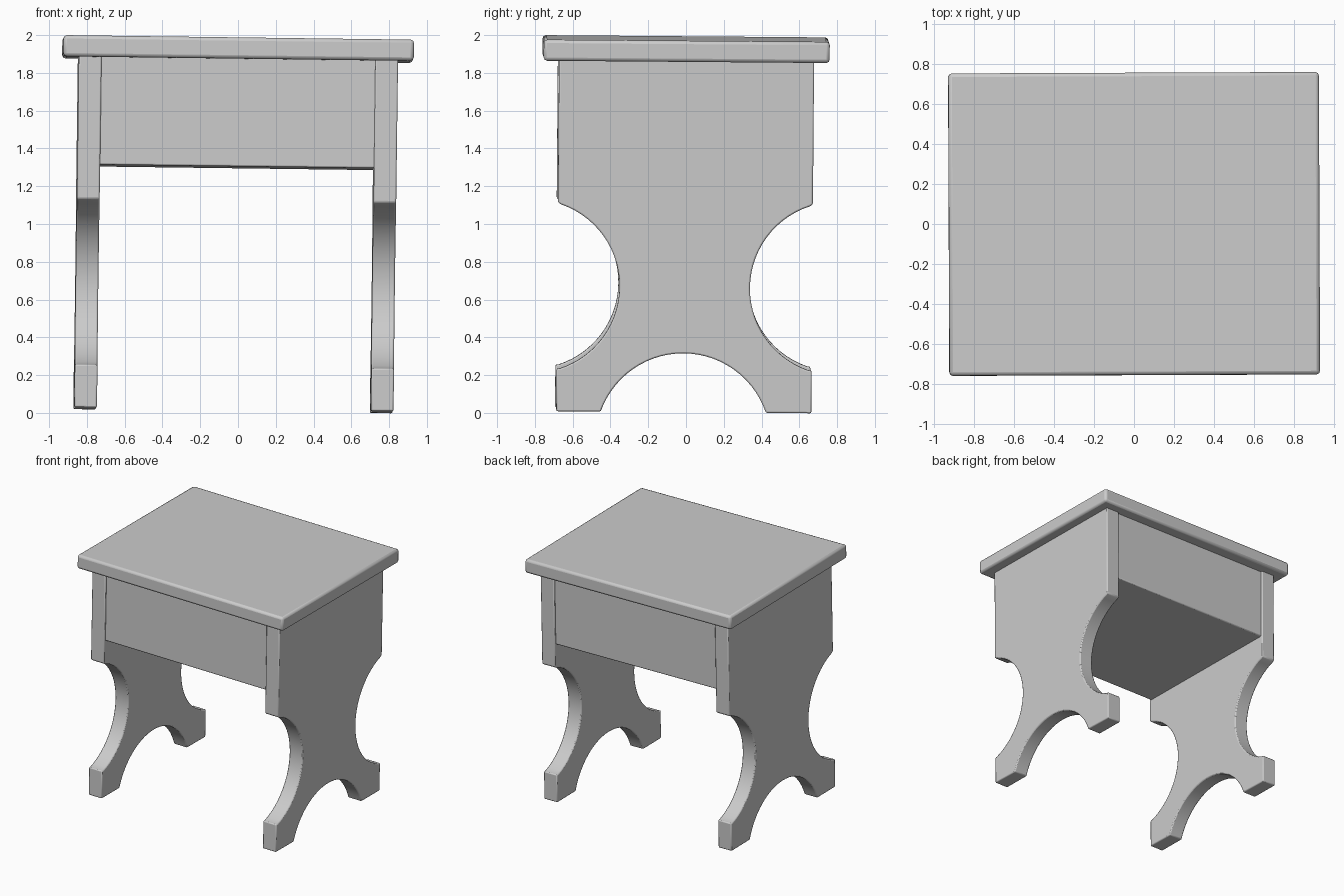
import bpy, bmesh
from math import atan2, cos, sin, hypot, asin
from mathutils import Matrix, Euler, Vector

if "Cube" in bpy.data.objects:
    bpy.data.objects.remove(bpy.data.objects["Cube"])

# Whole stool leans very slightly, pivoting just under the top
PIVOT = Vector((0, 0, 1.9))
LEAN = (Matrix.Translation(PIVOT)
        @ Euler((-0.008, 0.013, 0.004)).to_matrix().to_4x4()
        @ Matrix.Translation(-PIVOT))


def finish(name, bm, bevel, segments=2):
    """Turn a bmesh into a leaning object with softened edges."""
    bmesh.ops.recalc_face_normals(bm, faces=bm.faces)
    bm.transform(LEAN)
    mesh = bpy.data.meshes.new(name)
    bm.to_mesh(mesh)
    bm.free()
    ob = bpy.data.objects.new(name, mesh)
    bpy.context.collection.objects.link(ob)
    mod = ob.modifiers.new("soft_edges", 'BEVEL')
    mod.width = bevel
    mod.segments = segments
    mod.limit_method = 'ANGLE'
    mod.angle_limit = 0.5
    bpy.ops.object.select_all(action='DESELECT')
    ob.select_set(True)
    bpy.context.view_layer.objects.active = ob
    bpy.ops.object.shade_smooth_by_angle()
    return ob


def board(name, x, y, z, bevel):
    """Box from (min, max) ranges."""
    bm = bmesh.new()
    bmesh.ops.create_cube(bm, size=1)
    for v in bm.verts:
        v.co = [r[0] if c < 0 else r[1] for c, r in zip(v.co, (x, y, z))]
    return finish(name, bm, bevel)


def arc(a, b, depth, n=28):
    """Points from a to b on a circle bulging left of a->b by depth."""
    dx, dy = b[0] - a[0], b[1] - a[1]
    c = hypot(dx, dy)
    ux, uy = dx / c, dy / c
    r = (c * c / 4 + depth * depth) / (2 * depth)
    half = asin(c / 2 / r)
    pts = []
    for i in range(n + 1):
        t = -half + 2 * half * i / n
        along, out = c / 2 + r * sin(t), r * cos(t) - (r - depth)
        pts.append((a[0] + ux * along - uy * out, a[1] + uy * along + ux * out))
    return pts


# Side profile (y, z): feet, arched underside, scooped waist, square shoulders
BASE, FOOT, SHOULDER, TOP = 0.014, 0.24, 1.12, 1.885
profile = arc((-0.44, BASE), (0.435, BASE), 0.312)
profile += [(0.675, BASE), (0.675, FOOT)]
profile += arc((0.66, FOOT), (0.66, SHOULDER - 0.01), 0.315)
profile += [(0.675, SHOULDER), (0.675, TOP), (-0.675, TOP), (-0.675, SHOULDER)]
profile += arc((-0.66, SHOULDER - 0.01), (-0.66, FOOT), 0.315)
profile += [(-0.675, FOOT), (-0.675, BASE)]

# Pair of side panels
for name, x0 in (("left_side_panel", -0.845), ("right_side_panel", 0.725)):
    bm = bmesh.new()
    face = bm.faces.new([bm.verts.new((x0, y, z)) for y, z in profile])
    ext = bmesh.ops.extrude_face_region(bm, geom=[face], use_keep_orig=True)
    verts = [g for g in ext["geom"] if isinstance(g, bmesh.types.BMVert)]
    bmesh.ops.translate(bm, verts=verts, vec=(0.12, 0, 0))
    finish(name, bm, 0.008)

# Closed box between the panels
board("storage_box", (-0.74, 0.74), (-0.66, 0.66), (1.3, 1.885), 0.008)

# Overhanging top
board("seat_top", (-0.928, 0.928), (-0.757, 0.757), (1.87, 1.982), 0.018)
